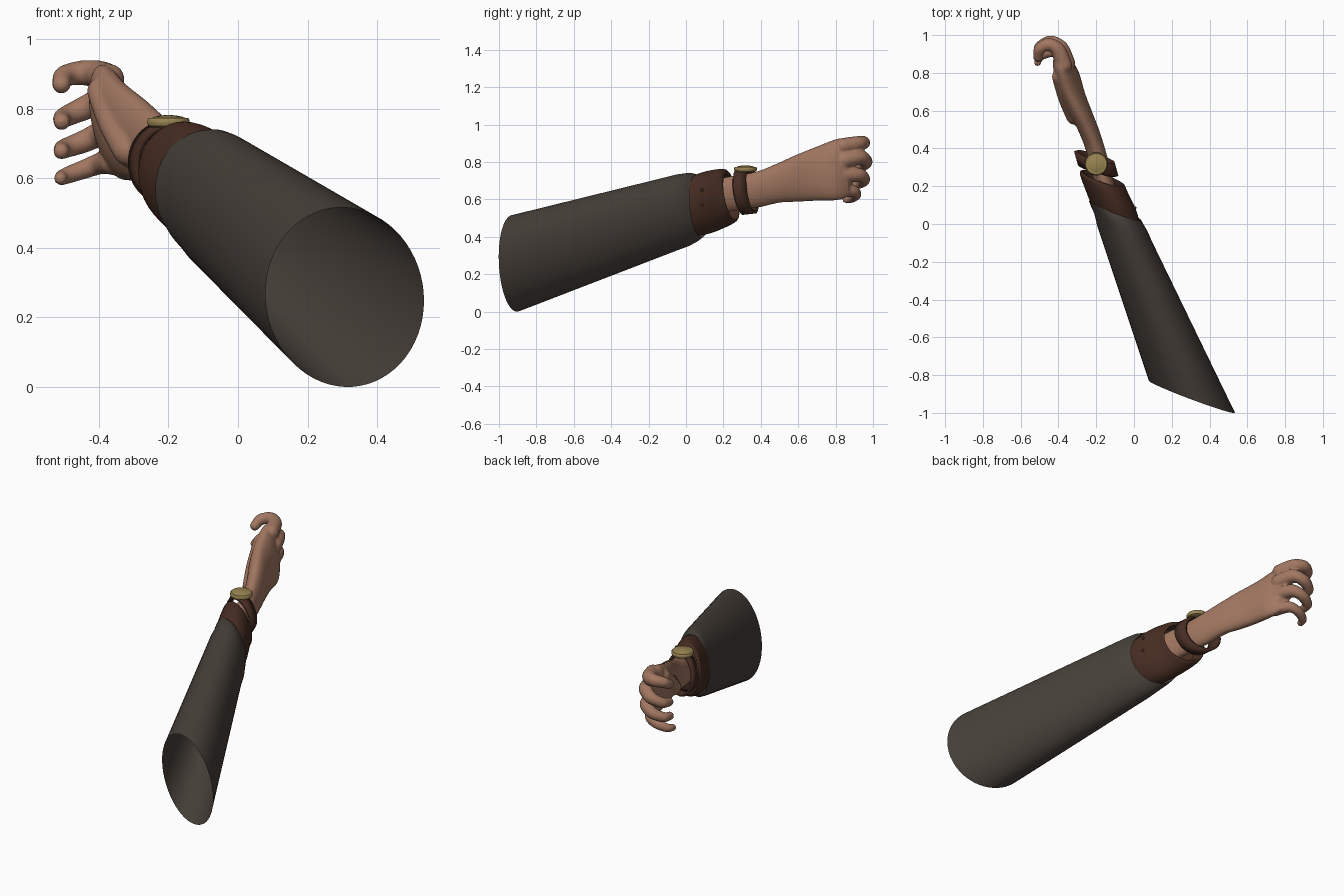
import bpy, bmesh, math
from mathutils import Vector, Matrix

cube = bpy.data.objects.get("Cube")
if cube:
    bpy.data.objects.remove(cube)


def material(name, rgb):
    m = bpy.data.materials.new(name)
    m.use_nodes = True
    m.diffuse_color = (*rgb, 1)
    m.node_tree.nodes["Principled BSDF"].inputs["Base Color"].default_value = (*rgb, 1)
    return m


skin = material("skin", (0.36, 0.185, 0.12))
cloth = material("charcoal cloth", (0.062, 0.05, 0.041))
leather = material("brown leather", (0.062, 0.026, 0.016))
gold = material("gold", (0.32, 0.235, 0.085))


def smooth_rings(rings, steps):
    """Catmull-Rom interpolation of (centre, u, v) rings."""
    out = []
    for i in range(len(rings) - 1):
        a, b, c, d = (rings[max(0, min(len(rings) - 1, i + k))] for k in (-1, 0, 1, 2))
        for s in range(steps):
            t = s / steps
            out.append(tuple(
                (2 * q + (r - p) * t + (2 * p - 5 * q + 4 * r - w) * t * t
                 + (3 * q - p - 3 * r + w) * t ** 3) / 2
                for p, q, r, w in zip(a, b, c, d)))
    return out + [rings[-1]]


def loft(bm, rings, n=48, steps=1, caps=False):
    """Skin elliptical rings, each a centre and two half-axis vectors."""
    rings = smooth_rings([tuple(Vector(p) for p in r) for r in rings], steps)
    loops = []
    for c, u, v in rings:
        angles = [2 * math.pi * k / n for k in range(n)]
        loops.append([bm.verts.new(c + u * math.cos(a) + v * math.sin(a)) for a in angles])
    for lo, hi in zip(loops, loops[1:]):
        for k in range(n):
            j = (k + 1) % n
            bm.faces.new((lo[k], lo[j], hi[j], hi[k]))
    if caps:
        bm.faces.new(loops[0][::-1])
        bm.faces.new(loops[-1])


def finish(name, bm, mat, angle=40):
    bmesh.ops.recalc_face_normals(bm, faces=bm.faces[:])
    mesh = bpy.data.meshes.new(name)
    bm.to_mesh(mesh)
    bm.free()
    mesh.materials.append(mat)
    ob = bpy.data.objects.new(name, mesh)
    bpy.context.collection.objects.link(ob)
    bpy.ops.object.select_all(action="DESELECT")
    ob.select_set(True)
    bpy.context.view_layer.objects.active = ob
    bpy.ops.object.shade_smooth_by_angle(angle=math.radians(angle))
    return ob


def digit(bm, points, r0, r1):
    """Tapered, rounded tube through points."""
    pts = [Vector(p) for p in points]
    rings = []
    for i, p in enumerate(pts):
        t = (pts[min(i + 1, len(pts) - 1)] - pts[max(i - 1, 0)]).normalized()
        side = t.cross(Vector((0, 0, 1))).normalized()
        r = r0 + (r1 - r0) * i / (len(pts) - 1)
        rings.append((p, side * r, side.cross(t) * r))
    loft(bm, rings, 16, 5, True)
    for p, r in ((pts[0], r0), (pts[-1], r1)):
        bmesh.ops.create_uvsphere(bm, u_segments=16, v_segments=10, radius=r,
                                  matrix=Matrix.Translation(p))


# Open sleeve, drawn in at the cuff
bm = bmesh.new()
loft(bm, [
    ((0.307, -0.915, 0.258), (0.228, -0.085, -0.01), (0, -0.015, 0.258)),
    ((-0.05, -0.05, 0.53), (0.145, -0.042, 0), (0, 0, 0.203)),
    ((-0.07, 0.01, 0.546), (0.14, -0.045, 0), (0, -0.005, 0.195)),
    ((-0.088, 0.045, 0.557), (0.14, -0.05, 0), (0, -0.01, 0.183)),
    ((-0.1, 0.07, 0.565), (0.138, -0.05, 0), (0, -0.015, 0.168)),
], 64)
finish("sleeve", bm, cloth, 60)

# Leather cuff with a rolled rim
bm = bmesh.new()
loft(bm, [
    ((-0.09, 0.03, 0.56), (0.125, -0.045, 0), (0, -0.01, 0.16)),
    ((-0.12, 0.12, 0.585), (0.131, -0.045, 0), (0, -0.01, 0.166)),
    ((-0.158, 0.21, 0.61), (0.126, -0.045, 0), (0, -0.012, 0.153)),
    ((-0.165, 0.24, 0.613), (0.118, -0.04, 0), (0, -0.022, 0.132)),
    ((-0.163, 0.235, 0.613), (0.108, -0.036, 0), (0, -0.022, 0.12)),
    ((-0.145, 0.18, 0.6), (0.105, -0.036, 0), (0, -0.02, 0.12)),
], 48, 4)
finish("cuff", bm, leather, 60)

# Cuff studs
for i, z in enumerate((0.65, 0.57)):
    bm = bmesh.new()
    bmesh.ops.create_uvsphere(bm, u_segments=12, v_segments=8, radius=0.008,
                              matrix=Matrix.Translation((0.005, 0.085, z)))
    finish(f"cuff_stud_{i + 1}", bm, leather)

# Wrist strap
bm = bmesh.new()
mid, along = Vector((-0.2, 0.32, 0.641)), Vector((-0.01, 0.035, 0.004))
loft(bm, [(mid + along * s, (0.107, -0.028, 0), (0, -0.018, 0.12)) for s in (-1, 1)])
strap = finish("watch_strap", bm, leather)
solid = strap.modifiers.new("thickness", "SOLIDIFY")
solid.thickness, solid.offset = 0.016, -1

# Watch case: lathed rings with a bezel and domed glass
bm = bmesh.new()
profile = [(0.045, 0.745), (0.057, 0.75), (0.061, 0.758), (0.061, 0.768), (0.056, 0.774),
           (0.05, 0.773), (0.04, 0.777), (0.02, 0.781), (0.002, 0.782)]
loft(bm, [((-0.2, 0.318, z), (r, 0, 0), (0, r, 0)) for r, z in profile], 40, 1, True)
finish("watch_case", bm, gold)

# Hand: wrist and palm, thumb pad and four curled fingers fused together
bm = bmesh.new()
loft(bm, [
    ((-0.13, 0.12, 0.61), (0.058, -0.015, 0), (0, 0, 0.095)),
    ((-0.18, 0.3, 0.64), (0.056, -0.015, 0), (0, 0, 0.094)),
    ((-0.203, 0.39, 0.655), (0.057, -0.016, 0), (0, 0, 0.098)),
    ((-0.243, 0.5, 0.69), (0.063, -0.018, 0), (-0.01, 0, 0.108)),
    ((-0.285, 0.59, 0.713), (0.071, -0.02, 0), (-0.015, 0, 0.126)),
    ((-0.333, 0.71, 0.74), (0.07, -0.02, 0), (-0.025, 0, 0.147)),
    ((-0.36, 0.82, 0.762), (0.062, -0.02, 0), (-0.03, 0, 0.165)),
    ((-0.375, 0.88, 0.768), (0.042, -0.015, 0), (-0.02, 0, 0.145)),
], 32, 4, True)
digit(bm, [(-0.315, 0.57, 0.68), (-0.36, 0.67, 0.76), (-0.395, 0.78, 0.85)], 0.045, 0.04)
digit(bm, [(-0.37, 0.84, 0.885), (-0.405, 0.925, 0.9), (-0.455, 0.95, 0.903),
           (-0.5, 0.925, 0.893), (-0.508, 0.885, 0.87)], 0.044, 0.027)
digit(bm, [(-0.355, 0.85, 0.81), (-0.39, 0.935, 0.825), (-0.445, 0.963, 0.8),
           (-0.5, 0.935, 0.775), (-0.507, 0.885, 0.763)], 0.045, 0.025)
digit(bm, [(-0.355, 0.84, 0.73), (-0.39, 0.93, 0.73), (-0.445, 0.952, 0.705),
           (-0.5, 0.925, 0.685), (-0.508, 0.88, 0.678)], 0.042, 0.024)
digit(bm, [(-0.36, 0.82, 0.645), (-0.395, 0.895, 0.643), (-0.445, 0.91, 0.625),
           (-0.5, 0.885, 0.605), (-0.51, 0.855, 0.6)], 0.036, 0.02)
hand = finish("hand", bm, skin, 180)
fuse = hand.modifiers.new("fuse", "REMESH")
fuse.mode, fuse.voxel_size, fuse.use_smooth_shade = "VOXEL", 0.007, True
soften = hand.modifiers.new("soften", "SMOOTH")
soften.factor, soften.iterations = 0.5, 5
